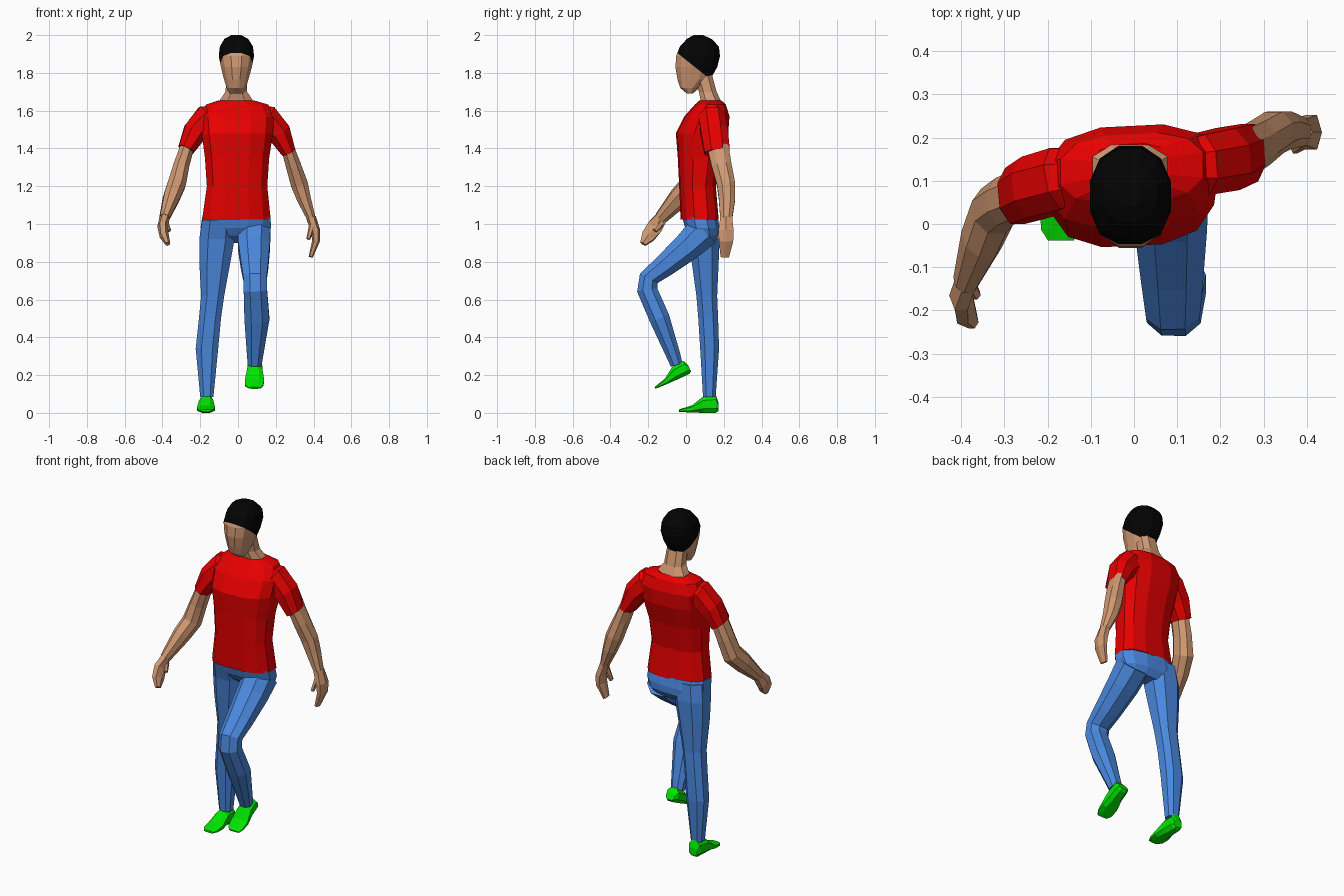
import bpy, bmesh, math
from mathutils import Vector, Matrix


def material(name, rgb):
    m = bpy.data.materials.new(name)
    m.diffuse_color = (*rgb, 1)
    return m


RED = material("red shirt", (0.80, 0.0, 0.0))
BLUE = material("blue denim", (0.07, 0.25, 0.74))
SKIN = material("tan skin", (0.64, 0.32, 0.17))
GREEN = material("green shoe", (0.0, 0.78, 0.0))
BLACK = material("black hair", (0.001, 0.001, 0.001))


def unit_ring(n, p):
    """Rounded-box outline with n sides that fills -1..1."""
    pts = []
    for i in range(n):
        a = 2 * math.pi * (i + 0.5) / n
        c, s = math.cos(a), math.sin(a)
        pts.append((math.copysign(abs(c) ** p, c), math.copysign(abs(s) ** p, s)))
    k = max(abs(q[0]) for q in pts)
    return [(u / k, v / k) for u, v in pts]


def skin_rings(name, rings, mats):
    """Join rings of points with quads, cap both ends."""
    bm = bmesh.new()
    loops = [[bm.verts.new(p) for p in r] for r in rings]
    n = len(loops[0])
    for a, b in zip(loops, loops[1:]):
        for i in range(n):
            bm.faces.new((a[i], a[(i + 1) % n], b[(i + 1) % n], b[i]))
    bm.faces.new(loops[0])
    bm.faces.new(loops[-1])
    bmesh.ops.recalc_face_normals(bm, faces=bm.faces)
    me = bpy.data.meshes.new(name)
    bm.to_mesh(me)
    bm.free()
    for m in mats:
        me.materials.append(m)
    ob = bpy.data.objects.new(name, me)
    bpy.context.collection.objects.link(ob)
    return ob


def stack(name, rows, mats, n=8, p=0.8, along="z", skew=0.0):
    """Loft level sections; each row is height, x0, x1, then low and high bound."""
    rings = []
    for h, x0, x1, b0, b1 in rows:
        ring = []
        for u, v in unit_ring(n, p):
            x = (x0 + x1) / 2 + u * (x1 - x0) / 2
            w = (b0 + b1) / 2 + v * (b1 - b0) / 2
            if along == "z":
                ring.append((x, w + skew * x, h))
            else:
                ring.append((x, h, w))
        rings.append(ring)
    return skin_rings(name, rings, mats)


def tube(name, pts, mat, ref, n=8):
    """Loft along a path; each point is x, y, z, radius along ref, other radius."""
    c = [Vector(p[:3]) for p in pts]
    rings = []
    for i, p in enumerate(pts):
        t = Vector((0, 0, 0))
        if i > 0:
            t += (c[i] - c[i - 1]).normalized()
        if i < len(c) - 1:
            t += (c[i + 1] - c[i]).normalized()
        t.normalize()
        e = Vector(ref)
        e = (e - t * e.dot(t)).normalized()
        f = t.cross(e)
        rings.append([c[i] + e * u * p[3] + f * v * p[4] for u, v in unit_ring(n, 0.9)])
    return skin_rings(name, rings, [mat])


X, Y = (1, 0, 0), (0, 1, 0)

# Shirt body
stack("shirt_body", [
    (1.025, -.19, .173, -.025, .17), (1.20, -.165, .155, -.033, .155),
    (1.35, -.175, .165, -.04, .18), (1.48, -.192, .185, -.05, .22),
    (1.57, -.20, .19, -.005, .227), (1.632, -.17, .16, .05, .208),
    (1.655, -.10, .082, .075, .185)], [RED], n=12, p=0.75, skew=0.05)

# Sleeves: one swings forward, the other back
tube("left_sleeve", [(-.09, .12, 1.575, .05, .05), (-.165, .105, 1.555, .072, .075),
                     (-.228, .085, 1.487, .072, .064), (-.275, .065, 1.395, .066, .043)], RED, Y)
tube("right_sleeve", [(.08, .135, 1.575, .05, .05), (.152, .137, 1.555, .07, .075),
                      (.216, .15, 1.485, .072, .064), (.268, .165, 1.38, .067, .038)], RED, Y)

# Bare arms
tube("left_arm", [(-.265, .068, 1.42, .055, .036), (-.30, .052, 1.31, .055, .042),
                  (-.325, .03, 1.21, .058, .048), (-.352, -.035, 1.14, .054, .044),
                  (-.39, -.135, 1.03, .033, .026)], SKIN, Y)
tube("right_arm", [(.26, .168, 1.41, .056, .034), (.293, .188, 1.31, .053, .04),
                   (.325, .212, 1.21, .048, .045), (.35, .217, 1.13, .043, .037),
                   (.388, .213, 1.03, .032, .023)], SKIN, Y)

# Hands: palm with fingers, plus a thumb
tube("left_hand", [(-.388, -.13, 1.035, .031, .024), (-.40, -.165, .985, .042, .024),
                   (-.39, -.20, .935, .036, .022), (-.372, -.228, .895, .016, .012)], SKIN, Y, 6)
tube("left_thumb", [(-.385, -.135, 1.005, .018, .016), (-.365, -.165, .965, .012, .01)], SKIN, Y, 6)
tube("right_hand", [(.387, .213, 1.035, .031, .023), (.41, .212, .965, .04, .022),
                    (.413, .212, .91, .038, .018), (.385, .205, .825, .022, .01)], SKIN, Y, 6)
tube("right_thumb", [(.395, .195, 1.0, .018, .016), (.372, .175, .92, .012, .009)], SKIN, Y, 6)

# Neck flaring into the collar
stack("neck", [(1.60, -.105, .085, .08, .20), (1.658, -.095, .077, .077, .182),
               (1.70, -.066, .048, .068, .162), (1.80, -.06, .044, .04, .135)], [SKIN])

# Head, cut along a sloping hairline
head = stack("head", [
    (1.69, -.045, .027, .005, .035), (1.72, -.06, .042, -.03, .07),
    (1.765, -.074, .055, -.045, .128), (1.83, -.09, .073, -.056, .165),
    (1.89, -.102, .085, -.052, .18), (1.94, -.096, .079, -.032, .174),
    (1.98, -.072, .054, .005, .135), (2.0, -.035, .017, .04, .09)], [SKIN, BLACK], n=12, p=0.9)
bm = bmesh.new()
bm.from_mesh(head.data)
co, no = Vector((0, -.045, 1.905)), Vector((0, .8, 1)).normalized()
bmesh.ops.bisect_plane(bm, geom=bm.verts[:] + bm.edges[:] + bm.faces[:], plane_co=co, plane_no=no)
for f in bm.faces:
    f.material_index = int((f.calc_center_median() - co).dot(no) > 0)
bm.to_mesh(head.data)
bm.free()

# Trousers: hips, standing leg, raised leg with bent knee
stack("hips", [(1.035, -.19, .172, -.02, .168), (.98, -.198, .175, -.005, .178),
               (.94, -.18, .16, .02, .176), (.90, -.11, .12, .07, .15)], [BLUE], n=12)
stack("standing_leg", [
    (1.02, -.19, -.02, -.015, .168), (.92, -.205, -.018, .015, .178),
    (.80, -.205, -.04, .03, .173), (.62, -.195, -.073, .055, .165),
    (.50, -.207, -.09, .065, .17), (.34, -.224, -.105, .075, .175),
    (.085, -.20, -.13, .09, .157)], [BLUE])
tube("raised_leg", [
    (.085, .095, .965, .087, .09), (.085, .01, .882, .084, .077),
    (.088, -.115, .778, .072, .06), (.09, -.198, .712, .062, .052),
    (.092, -.205, .65, .062, .054), (.10, -.14, .50, .066, .054),
    (.09, -.065, .30, .042, .037), (.088, -.05, .255, .036, .032)], BLUE, X)

# Shoes: same shape, the raised one pitched toe down
for name, place, pitch, sx, sz in (
        ("standing_shoe", (-.167, .122, .10), 0, 1, 1),
        ("raised_shoe", (.09, -.05, .265), 25, 1.08, .82)):
    shoe = stack(name, [
        (.05, -.026, .026, -.09, -.045), (.036, -.035, .035, -.10, -.005),
        (-.03, -.04, .037, -.10, -.012), (-.09, -.05, .045, -.098, -.06),
        (-.135, -.048, .04, -.096, -.074), (-.16, -.032, .028, -.094, -.082)],
        [GREEN], along="y")
    shoe.data.transform(Matrix.Translation(place) @ Matrix.Rotation(math.radians(pitch), 4, "X")
                        @ Matrix.Diagonal((sx, 1, sz, 1)))
